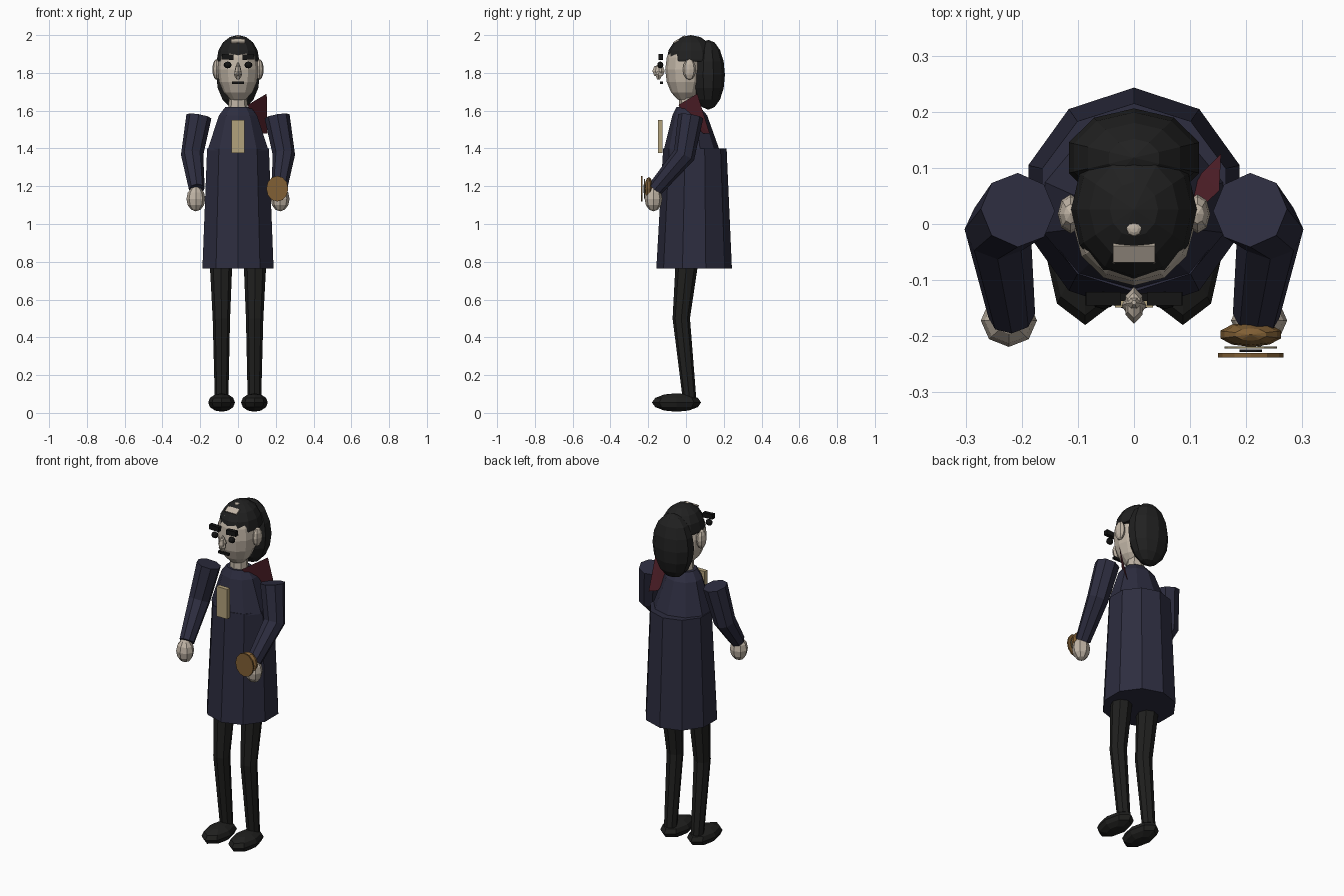
import bpy, bmesh, math
from mathutils import Vector, Matrix

if "Cube" in bpy.data.objects:
    bpy.data.objects.remove(bpy.data.objects["Cube"])

PALETTE = {
    "navy_cloth": (0.026, 0.026, 0.050),
    "black_hair": (0.015, 0.015, 0.015),
    "dark_trousers": (0.014, 0.014, 0.013),
    "pale_skin": (0.53, 0.46, 0.38),
    "cream_shirt": (0.45, 0.36, 0.20),
    "old_gold": (0.22, 0.115, 0.035),
    "dial_cream": (0.30, 0.25, 0.14),
    "wine_red": (0.095, 0.017, 0.026),
    "ink_black": (0.007, 0.007, 0.007),
}
MATS = {}
for key, rgb in PALETTE.items():
    MATS[key] = bpy.data.materials.new(key)
    MATS[key].diffuse_color = (*rgb, 1)


def finish(bm, name, mat):
    bmesh.ops.recalc_face_normals(bm, faces=bm.faces)
    me = bpy.data.meshes.new(name)
    bm.to_mesh(me)
    bm.free()
    me.materials.append(MATS[mat])
    ob = bpy.data.objects.new(name, me)
    bpy.context.collection.objects.link(ob)
    return ob


def loft(bm, rings):
    """Skin a list of vertex rings and cap both ends."""
    n = len(rings[0])
    for a, b in zip(rings, rings[1:]):
        for i in range(n):
            j = (i + 1) % n
            bm.faces.new((a[i], a[j], b[j], b[i]))
    bm.faces.new(rings[0])
    bm.faces.new(rings[-1])


def tube(name, mat, path, n=8):
    """path: (x, y, z, radius) points; rings sit square to the path."""
    bm = bmesh.new()
    pts = [Vector(p[:3]) for p in path]
    rings = []
    for k, p in enumerate(pts):
        d = (pts[min(k + 1, len(pts) - 1)] - pts[max(k - 1, 0)]).normalized()
        u = (Vector((1, 0, 0)) - d * d.x).normalized()
        v = d.cross(u)
        r = path[k][3]
        rings.append([bm.verts.new(p + r * (u * math.cos(t) + v * math.sin(t)))
                      for t in (2 * math.pi * i / n for i in range(n))])
    loft(bm, rings)
    return finish(bm, name, mat)


def stack(name, mat, levels, n=10):
    """levels: (z, centre y, rx, ry) ellipses, one corner facing back."""
    bm = bmesh.new()
    rings = [[bm.verts.new((rx * math.sin(t), cy + ry * math.cos(t), z))
              for t in (2 * math.pi * i / n for i in range(n))]
             for z, cy, rx, ry in levels]
    loft(bm, rings)
    return finish(bm, name, mat)


def ball(name, mat, c, s, n=8, m=6, rot=None, cut=None):
    bm = bmesh.new()
    bmesh.ops.create_uvsphere(bm, u_segments=n, v_segments=m, radius=1)
    M = Matrix.Translation(c) @ (rot or Matrix()) @ Matrix.Diagonal((*s, 1))
    bm.transform(M)
    if cut is not None:
        g = bm.verts[:] + bm.edges[:] + bm.faces[:]
        bmesh.ops.bisect_plane(bm, geom=g, plane_co=(0, 0, cut),
                               plane_no=(0, 0, 1), clear_inner=True)
        bmesh.ops.holes_fill(bm, edges=[e for e in bm.edges if e.is_boundary])
    return finish(bm, name, mat)


def box(name, mat, c, s, rot=None):
    bm = bmesh.new()
    bmesh.ops.create_cube(bm, size=1)
    bm.transform(Matrix.Translation(c) @ (rot or Matrix()) @ Matrix.Diagonal((*s, 1)))
    return finish(bm, name, mat)


def disc(name, mat, c, rx, rz, thick, n=12):
    """Thin round plate facing the front."""
    bm = bmesh.new()
    rings = [[bm.verts.new((c[0] + rx * math.cos(t), c[1] + dy, c[2] + rz * math.sin(t)))
              for t in (2 * math.pi * i / n for i in range(n))]
             for dy in (-thick / 2, thick / 2)]
    loft(bm, rings)
    return finish(bm, name, mat)


# Coat: long skirted body and narrower shoulders
stack("coat_body", "navy_cloth",
      [(0.765, 0.043, 0.198, 0.2), (1.4, 0.047, 0.172, 0.168)])
stack("coat_shoulders", "navy_cloth",
      [(1.39, 0.03, 0.17, 0.148), (1.575, 0.02, 0.106, 0.092), (1.62, 0.012, 0.07, 0.062)])

# Limbs, ears and shoes on both sides
for side, s in (("left", 1), ("right", -1)):
    tube(side + "_sleeve", "navy_cloth",
         [(s * 0.207, 0.025, 1.57, 0.067), (s * 0.243, -0.01, 1.365, 0.059),
          (s * 0.218, -0.163, 1.185, 0.042)])
    ball(side + "_hand", "pale_skin", (s * 0.223, -0.172, 1.133), (0.05, 0.047, 0.066))
    tube(side + "_trouser_leg", "dark_trousers",
         [(s * 0.09, 0.005, 0.8, 0.06), (s * 0.088, -0.025, 0.5, 0.046),
          (s * 0.087, 0.018, 0.08, 0.036)])
    ball(side + "_shoe", "dark_trousers", (s * 0.087, -0.05, 0.055),
         (0.071, 0.13, 0.049))
    ball(side + "_ear", "pale_skin", (s * 0.113, 0.018, 1.818), (0.023, 0.035, 0.055))
    ball(side + "_eye", "ink_black", (s * 0.055, -0.136, 1.842), (0.021, 0.016, 0.018))
    box(side + "_eyebrow", "ink_black", (s * 0.055, -0.133, 1.884), (0.062, 0.024, 0.028),
        Matrix.Rotation(s * -0.05, 4, 'Y'))

# Neck and head
stack("neck", "pale_skin", [(1.57, 0.01, 0.055, 0.05), (1.7, 0.01, 0.045, 0.045)], 8)
ball("head", "pale_skin", (0, -0.005, 1.817), (0.108, 0.105, 0.17), 12, 8)
tube("nose", "pale_skin",
     [(0, -0.14, 1.855, 0.004), (0, -0.142, 1.83, 0.014),
      (0, -0.145, 1.79, 0.022), (0, -0.145, 1.765, 0.008)], 6)
ball("nose_tip", "pale_skin", (0, -0.145, 1.81), (0.018, 0.033, 0.034), 6, 4)
box("mouth", "ink_black", (0, -0.13, 1.748), (0.066, 0.014, 0.014))

# Hair: cap, long back, thin parting
ball("hair_cap", "black_hair", (0, 0.026, 1.87), (0.112, 0.128, 0.13), 12, 8, cut=1.86)
ball("hair_back", "black_hair", (0, 0.118, 1.79), (0.122, 0.088, 0.185), 10, 8)
box("hair_parting", "pale_skin", (0, -0.052, 1.968), (0.075, 0.035, 0.008),
    Matrix.Rotation(0.55, 4, 'X'))
ball("hair_gap", "pale_skin", (0, -0.008, 1.989), (0.015, 0.015, 0.008))

# Shirt front panel
box("shirt_front", "cream_shirt", (0, -0.137, 1.463), (0.068, 0.024, 0.175))

# Turned-up collar wedge at one shoulder
bm = bmesh.new()
v = [bm.verts.new(p) for p in ((0.152, 0.06, 1.69), (0.155, 0.125, 1.48),
                               (0.05, -0.04, 1.63), (0.12, 0.09, 1.48))]
for a, b, c in ((0, 1, 2), (0, 1, 3), (0, 2, 3), (1, 2, 3)):
    bm.faces.new((v[a], v[b], v[c]))
finish(bm, "collar_point", "wine_red")

# Pocket watch held in the left hand
ball("watch_case", "old_gold", (0.208, -0.197, 1.187), (0.057, 0.022, 0.062), 10, 6)
disc("watch_dial", "dial_cream", (0.208, -0.22, 1.187), 0.047, 0.052, 0.004)
disc("watch_hub", "ink_black", (0.208, -0.226, 1.187), 0.02, 0.022, 0.004)
disc("watch_lid", "old_gold", (0.208, -0.234, 1.187), 0.058, 0.068, 0.008)

for m in bpy.data.materials:
    if m.users and not m.is_grease_pencil:
        m.use_nodes = True
        m.node_tree.nodes["Principled BSDF"].inputs["Base Color"].default_value = m.diffuse_color
